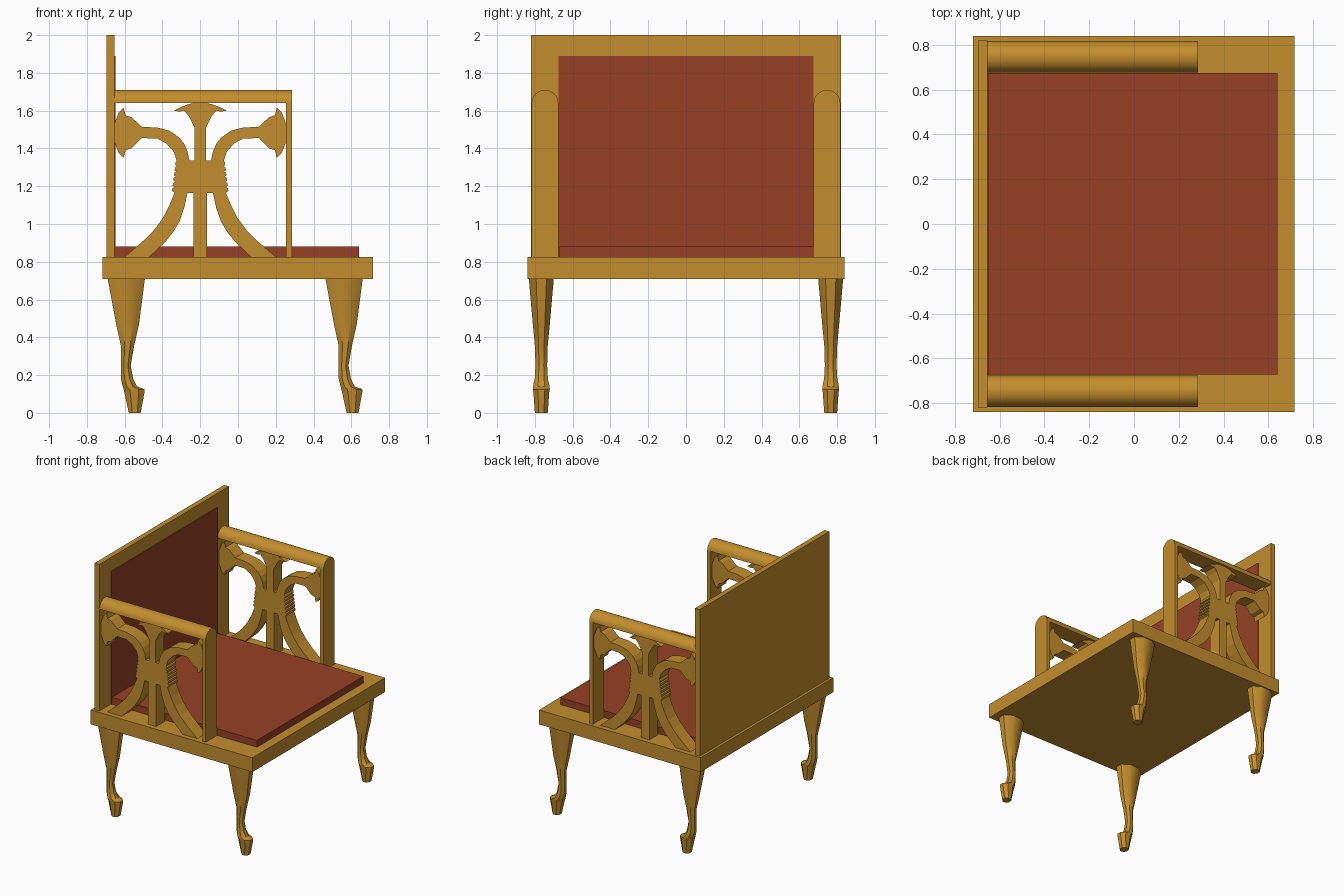
import bpy
import bmesh
import math

cube = bpy.data.objects.get("Cube")
if cube:
    bpy.data.objects.remove(cube, do_unlink=True)


def material(name, color):
    mat = bpy.data.materials.new(name)
    mat.use_nodes = True
    mat.diffuse_color = color
    mat.node_tree.nodes["Principled BSDF"].inputs["Base Color"].default_value = color
    return mat


WOOD = material("golden wood", (0.55, 0.27, 0.027, 1))
FABRIC = material("rust fabric", (0.31, 0.053, 0.019, 1))


def finish(name, bm, mat, smooth_angle=None):
    """Turn a bmesh into a named object with one material."""
    bmesh.ops.recalc_face_normals(bm, faces=bm.faces)
    mesh = bpy.data.meshes.new(name)
    bm.to_mesh(mesh)
    bm.free()
    mesh.materials.append(mat)
    obj = bpy.data.objects.new(name, mesh)
    bpy.context.collection.objects.link(obj)
    if smooth_angle:
        bpy.ops.object.select_all(action="DESELECT")
        obj.select_set(True)
        bpy.context.view_layer.objects.active = obj
        bpy.ops.object.shade_smooth_by_angle(angle=math.radians(smooth_angle))
    return obj


def loft(name, rings, mat, smooth_angle=None):
    """Skin a list of equal-length point rings and cap both ends."""
    bm = bmesh.new()
    loops = [[bm.verts.new(p) for p in ring] for ring in rings]
    count = len(loops[0])
    for a, b in zip(loops, loops[1:]):
        for i in range(count):
            j = (i + 1) % count
            bm.faces.new((a[i], a[j], b[j], b[i]))
    bm.faces.new(loops[0])
    bm.faces.new(loops[-1])
    return finish(name, bm, mat, smooth_angle)


def box(name, x, y, z, mat):
    rings = [[(x[0], y[0], h), (x[1], y[0], h), (x[1], y[1], h), (x[0], y[1], h)] for h in z]
    return loft(name, rings, mat)


# Seat, back and upholstery
box("seat_frame", (-0.718, 0.716), (-0.84, 0.84), (0.71, 0.825), WOOD)
box("seat_cushion", (-0.648, 0.64), (-0.673, 0.675), (0.825, 0.88), FABRIC)
box("back_board", (-0.697, -0.655), (-0.82, 0.82), (0.825, 2.0), WOOD)
box("back_panel", (-0.656, -0.648), (-0.675, 0.675), (0.825, 1.89), FABRIC)


# Half outline of the pierced arm splat: (distance from its axis, height)
def splat_half():
    flower = [(0, 1.645), (0.06, 1.635), (0.1, 1.62), (0.14, 1.6), (0.11, 1.595),
              (0.085, 1.6), (0.06, 1.57), (0.03, 1.51), (0.03, 1.335)]
    branch_top = [(0.057, 1.335), (0.067, 1.383), (0.085, 1.425), (0.11, 1.457),
                  (0.163, 1.494), (0.226, 1.51), (0.31, 1.515)]
    bell = [(0.364, 1.565), (0.395, 1.575), (0.406, 1.616), (0.432, 1.59), (0.453, 1.535)]
    bell += [(u, 2.966 - z) for u, z in reversed(bell)]
    branch_low = [(0.31, 1.455), (0.226, 1.452), (0.178, 1.425), (0.141, 1.383),
                  (0.125, 1.335)]
    # Ribbed binding around the waist
    ribs = []
    teeth = 6
    for i in range(teeth):
        top = 1.33 - 0.165 * i / teeth
        edge = 0.13 + 0.02 * i / teeth
        ribs += [(edge, top - 0.003), (edge + 0.003, top - 0.018), (edge - 0.008, top - 0.023)]
    foot = [(0.136, 1.165), (0.165, 1.095), (0.2, 1.028), (0.245, 0.968), (0.295, 0.917),
            (0.4, 0.825), (0.27, 0.825), (0.184, 0.906), (0.145, 0.955), (0.11, 1.012),
            (0.085, 1.085), (0.067, 1.165)]
    bar = [(0.036, 1.165), (0.036, 0.825)]
    return flower + branch_top + bell + branch_low + ribs + foot + bar


half = splat_half()
outline = half + [(-u, z) for u, z in reversed(half) if u > 0]

# Leg sections: height, back x, front x, half width (x is relative to the leg axis)
LEG = [(0.71, -0.1, 0.097, 0.066), (0.47, -0.055, 0.066, 0.045),
       (0.355, -0.03, 0.04, 0.034), (0.25, -0.03, 0.022, 0.031),
       (0.18, -0.03, 0.035, 0.035), (0.14, -0.02, 0.055, 0.044),
       (0.125, -0.016, 0.095, 0.045), (0.11, -0.012, 0.095, 0.042),
       (0.0, 0.012, 0.075, 0.034)]


def leg(name, cx, cy):
    rings = []
    flat = math.cos(math.pi / 8)
    for z, back, front, width in LEG:
        mid, reach = (back + front) / 2, (front - back) / 2
        angles = [math.pi / 8 + math.pi / 4 * i for i in range(8)]
        rings.append([(cx + mid + reach * math.cos(a) / flat,
                       cy + width * math.sin(a) / flat, z) for a in angles])
    loft(name, rings, WOOD, 35)


# Arms and legs on both sides
for side, s in (("left", 1), ("right", -1)):
    inner, outer, mid = 0.676 * s, 0.817 * s, 0.7465 * s
    box(side + "_arm_post", (0.255, 0.285), sorted((inner, outer)), (0.825, 1.64), WOOD)

    arch = [math.pi * i / 16 for i in range(17)]
    rail = [[(x, mid + 0.0705 * math.cos(a), 1.64 + 0.07 * math.sin(a)) for a in arch]
            for x in (-0.655, 0.285)]
    loft(side + "_arm_rail", rail, WOOD, 40)

    splat = [[(-0.2 + u, mid + d, z) for u, z in outline] for d in (-0.055, 0.055)]
    loft(side + "_arm_splat", splat, WOOD)

    for place, x in (("back", -0.59), ("front", 0.563)):
        leg(f"{place}_{side}_leg", x, 0.766 * s)
